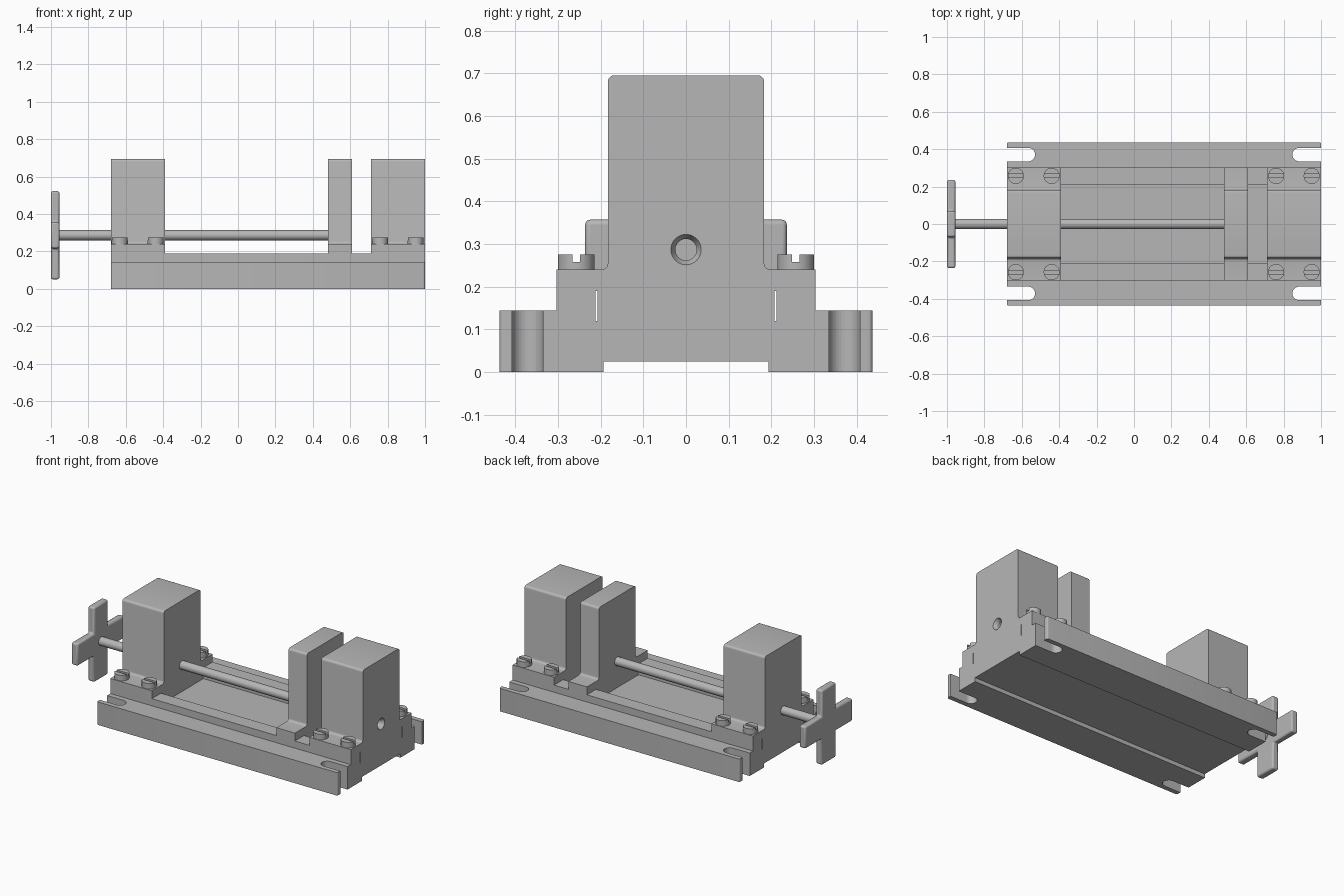
import bpy, bmesh
from math import pi, cos, sin
from mathutils import Matrix

if "Cube" in bpy.data.objects:
    bpy.data.objects.remove(bpy.data.objects["Cube"], do_unlink=True)

steel = bpy.data.materials.new("grey steel")
steel.use_nodes = True
GREY = (0.47, 0.47, 0.47, 1)
steel.diffuse_color = GREY
steel.node_tree.nodes["Principled BSDF"].inputs["Base Color"].default_value = GREY

ROD_Z = 0.287


def finish(name, bm):
    bmesh.ops.recalc_face_normals(bm, faces=bm.faces)
    mesh = bpy.data.meshes.new(name)
    bm.to_mesh(mesh)
    bm.free()
    mesh.materials.append(steel)
    ob = bpy.data.objects.new(name, mesh)
    bpy.context.collection.objects.link(ob)
    return ob


def extrude_x(name, points, x0, x1, corner_y=None, radius=0.01):
    """Extrude a (y, z) outline along x, optionally rounding the upright corners at |y| = corner_y."""
    bm = bmesh.new()
    face = bm.faces.new([bm.verts.new((x0, y, z)) for y, z in points])
    new = bmesh.ops.extrude_face_region(bm, geom=[face])["geom"]
    bmesh.ops.translate(bm, vec=(x1 - x0, 0, 0), verts=[g for g in new if isinstance(g, bmesh.types.BMVert)])
    if corner_y:
        edges = [e for e in bm.edges if all(abs(abs(v.co.y) - corner_y) < 1e-4 for v in e.verts)
                 and abs(e.verts[0].co.x - e.verts[1].co.x) < 1e-4]
        bmesh.ops.bevel(bm, geom=edges, offset=radius, segments=4, profile=0.5, affect='EDGES')
    return finish(name, bm)


def cylinder(name, r1, r2, depth, centre, axis='X', sides=40):
    bm = bmesh.new()
    turn = Matrix.Rotation(pi / 2, 4, 'Y') if axis == 'X' else Matrix()
    bmesh.ops.create_cone(bm, cap_ends=True, segments=sides, radius1=r1, radius2=r2, depth=depth,
                          matrix=Matrix.Translation(centre) @ turn)
    return finish(name, bm)


def box(name, size, centre):
    bm = bmesh.new()
    bmesh.ops.create_cube(bm, size=1, matrix=Matrix.Translation(centre) @ Matrix.Diagonal((*size, 1)))
    return finish(name, bm)


def cut(target, cutter):
    mod = target.modifiers.new("cut", 'BOOLEAN')
    mod.operation = 'DIFFERENCE'
    mod.solver = 'EXACT'
    mod.object = cutter
    cutter.hide_render = True
    cutter.hide_set(True)


def smooth(ob):
    bpy.ops.object.select_all(action='DESELECT')
    bpy.context.view_layer.objects.active = ob
    ob.select_set(True)
    bpy.ops.object.shade_smooth_by_angle(angle=0.6)


def both_sides(half):
    """Mirror a right-hand outline to a closed one."""
    return half + [(-y, z) for y, z in reversed(half)]


# Base with mounting flanges, sliding channel and relieved underside
base = extrude_x("base", both_sides([
    (0.193, 0.025), (0.193, 0), (0.437, 0), (0.437, 0.145), (0.303, 0.145),
    (0.303, 0.19), (0.212, 0.19), (0.212, 0.12)]), -0.68, 1.0, corner_y=0.437)

# Open-ended mounting slots
SLOT_R = 0.036
for end, x_in, x_out in (("left", 0.883, 1.1), ("right", -0.565, -0.78)):
    for side, y in (("back", 0.371), ("front", -0.371)):
        d = 1 if x_out > x_in else -1
        arc = [(x_in + d * SLOT_R * cos(a), y + SLOT_R * sin(a))
               for a in [pi / 2 + pi * i / 16 for i in range(17)]]
        outline = arc + [(x_out, y - SLOT_R), (x_out, y + SLOT_R)]
        bm = bmesh.new()
        f = bm.faces.new([bm.verts.new((px, py, -0.1)) for px, py in outline])
        g = bmesh.ops.extrude_face_region(bm, geom=[f])["geom"]
        bmesh.ops.translate(bm, vec=(0, 0, 0.4), verts=[v for v in g if isinstance(v, bmesh.types.BMVert)])
        cut(base, finish(f"slot_cutter_{end}_{side}", bm))

# Jaw outline: tongue, foot, filleted root and rounded top
R = 0.015
angles = [pi / 2 * i / 5 for i in range(6)]
root = [(0.183 + R - R * sin(a), 0.24 + R - R * cos(a)) for a in angles]
crown = [(0.183 - R + R * cos(a), 0.695 - R + R * sin(a)) for a in angles]
jaw_outline = both_sides([(0.207, 0.12), (0.207, 0.19), (0.303, 0.19), (0.303, 0.24)] + root + crown)
jaws = {name: extrude_x(name, jaw_outline, x0, x1) for name, x0, x1 in (
    ("screw_block", -0.68, -0.39), ("sliding_jaw", 0.48, 0.61), ("fixed_jaw", 0.71, 1.0))}

# Chamfered bore in the fixed jaw
cut(jaws["fixed_jaw"], cylinder("bore_cutter", 0.025, 0.025, 0.5, (0.85, 0, ROD_Z)))
cut(jaws["fixed_jaw"], cylinder("chamfer_cutter", 0.025, 0.037, 0.024, (0.991, 0, ROD_Z)))

# Lead screw
rod = cylinder("lead_screw", 0.027, 0.027, 1.46, (-0.24, 0, ROD_Z))

# Cross handle
A, W = 0.236, 0.07
quarter = [(A, -W), (A, W), (W, W)]
cross = []
for k in range(4):
    c, s = round(cos(k * pi / 2)), round(sin(k * pi / 2))
    cross += [(y * c - z * s, ROD_Z + y * s + z * c) for y, z in quarter]
handle = extrude_x("cross_handle", cross, -1.0, -0.955)
bevel = handle.modifiers.new("rounded edges", 'BEVEL')
bevel.width = 0.011
bevel.segments = 3

# Slotted clamp screws
screws = []
for i, x in enumerate((-0.632, -0.44, 0.76, 0.95)):
    for side, y in (("back", 0.257), ("front", -0.257)):
        head = cylinder(f"clamp_screw_{side}_{i + 1}", 0.043, 0.043, 0.037, (x, y, 0.2565), 'Z', 32)
        cut(head, box(f"screw_slot_cutter_{side}_{i + 1}", (0.12, 0.018, 0.036), (x, y, 0.276)))
        screws.append(head)

for ob in [base, rod, handle, *jaws.values(), *screws]:
    smooth(ob)
